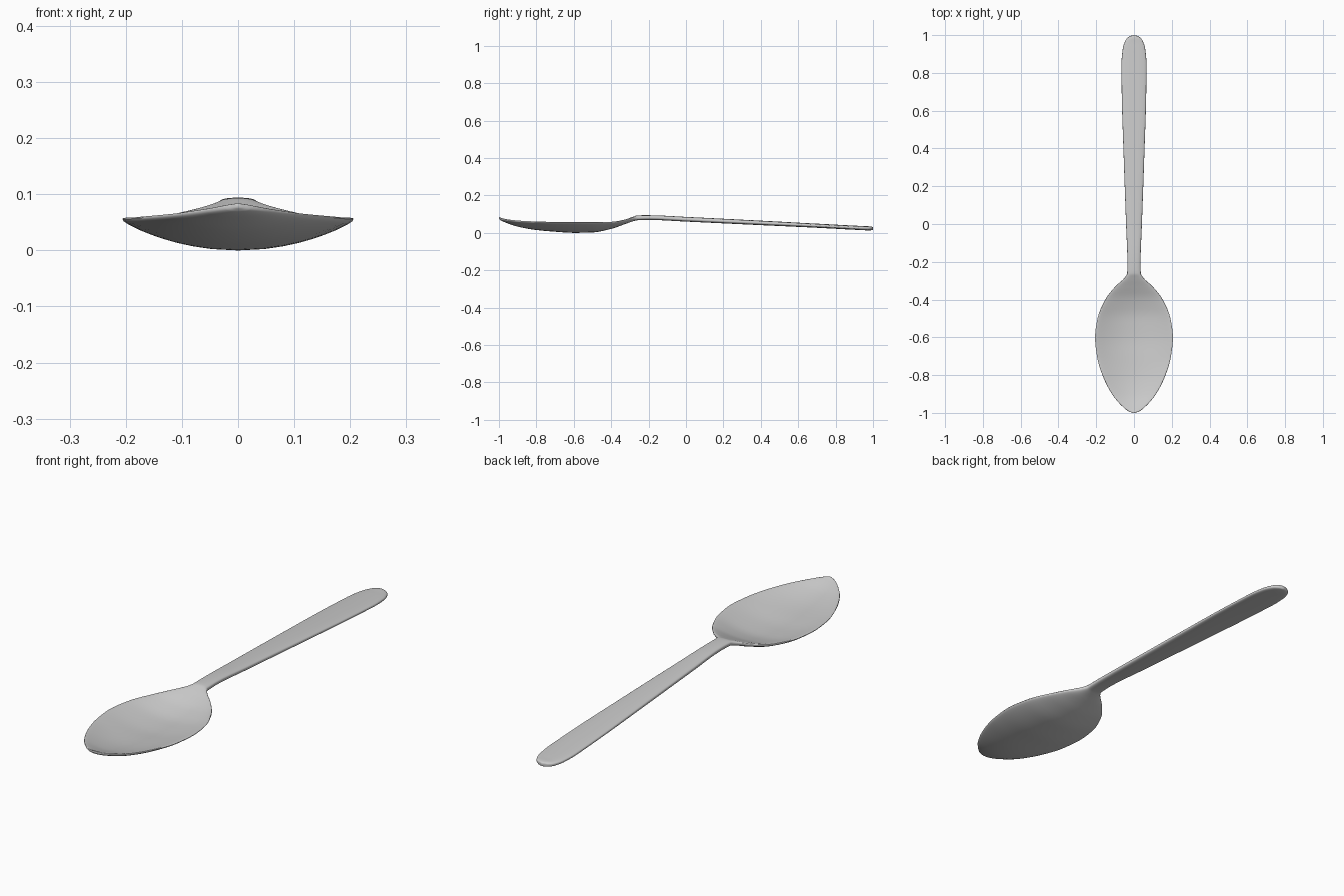
import bpy, bmesh, math
from mathutils import Vector

if "Cube" in bpy.data.objects:
    bpy.data.objects.remove(bpy.data.objects["Cube"])

# stations: y, half width, rim top z, underside z at centre, thickness
STATIONS = [
    (-1.000, 0.004, 0.085, 0.077, 0.008),
    (-0.994, 0.024, 0.084, 0.070, 0.013),
    (-0.970, 0.057, 0.080, 0.058, 0.016),
    (-0.900, 0.117, 0.073, 0.034, 0.018),
    (-0.800, 0.167, 0.069, 0.016, 0.019),
    (-0.700, 0.196, 0.067, 0.007, 0.020),
    (-0.600, 0.206, 0.067, 0.001, 0.020),
    (-0.500, 0.193, 0.066, 0.003, 0.020),
    (-0.400, 0.152, 0.067, 0.022, 0.020),
    (-0.330, 0.098, 0.077, 0.046, 0.022),
    (-0.285, 0.050, 0.089, 0.062, 0.024),
    (-0.260, 0.036, 0.094, 0.068, 0.026),
    (-0.200, 0.035, 0.095, 0.070, 0.025),
    (0.000, 0.042, 0.086, 0.061, 0.025),
    (0.400, 0.056, 0.066, 0.042, 0.024),
    (0.700, 0.065, 0.050, 0.028, 0.022),
    (0.850, 0.066, 0.042, 0.020, 0.022),
    (0.930, 0.059, 0.038, 0.016, 0.022),
    (0.975, 0.043, 0.036, 0.014, 0.022),
    (0.994, 0.023, 0.034, 0.015, 0.019),
    (1.000, 0.004, 0.030, 0.018, 0.012),
]
STEPS, SIDES = 4, 40


def smooth_rows(rows):
    """Cubic interpolation with limited slopes along y."""
    n = len(rows)

    def slope(i, k):
        if i in (0, n - 1):
            j = min(i, n - 2)
            return (rows[j + 1][k] - rows[j][k]) / (rows[j + 1][0] - rows[j][0])
        a = (rows[i][k] - rows[i - 1][k]) / (rows[i][0] - rows[i - 1][0])
        b = (rows[i + 1][k] - rows[i][k]) / (rows[i + 1][0] - rows[i][0])
        return 0 if a * b <= 0 else 2 * a * b / (a + b)

    out = []
    for i in range(n - 1):
        p, q = rows[i], rows[i + 1]
        d = q[0] - p[0]
        for s in range(STEPS):
            t = s / STEPS
            row = [p[0] + d * t]
            for k in range(1, 5):
                row.append((2*t**3 - 3*t*t + 1) * p[k] + (t**3 - 2*t*t + t) * d * slope(i, k)
                           + (3*t*t - 2*t**3) * q[k] + (t**3 - t*t) * d * slope(i + 1, k))
            out.append(row)
    out.append(list(rows[-1]))
    return out


def spow(v, e):
    return math.copysign(abs(v) ** e, v)


# spoon: dished, rounded cross-sections lofted from bowl tip to handle end
bm = bmesh.new()
rings = []
for y, w, rim, low, thick in smooth_rows(STATIONS):
    ring = []
    h = thick / 2
    for i in range(SIDES):
        a = 2 * math.pi * i / SIDES
        u = spow(math.cos(a), 0.8)
        mid = (low + h) + (rim - thick - low) * u * u
        ring.append(bm.verts.new((w * u, y, mid + h * spow(math.sin(a), 0.65))))
    rings.append(ring)
for r0, r1 in zip(rings, rings[1:]):
    for i in range(SIDES):
        j = (i + 1) % SIDES
        bm.faces.new((r0[i], r0[j], r1[j], r1[i]))
bm.faces.new(rings[0])
bm.faces.new(rings[-1])
bmesh.ops.recalc_face_normals(bm, faces=bm.faces)

# rest the underside on the ground
lowest = min(v.co.z for v in bm.verts)
bmesh.ops.translate(bm, verts=bm.verts, vec=Vector((0, 0, -lowest)))

mesh = bpy.data.meshes.new("spoon")
bm.to_mesh(mesh)
bm.free()
spoon = bpy.data.objects.new("spoon", mesh)
bpy.context.collection.objects.link(spoon)
bpy.context.view_layer.objects.active = spoon
spoon.select_set(True)
bpy.ops.object.shade_smooth_by_angle(angle=math.radians(60))
